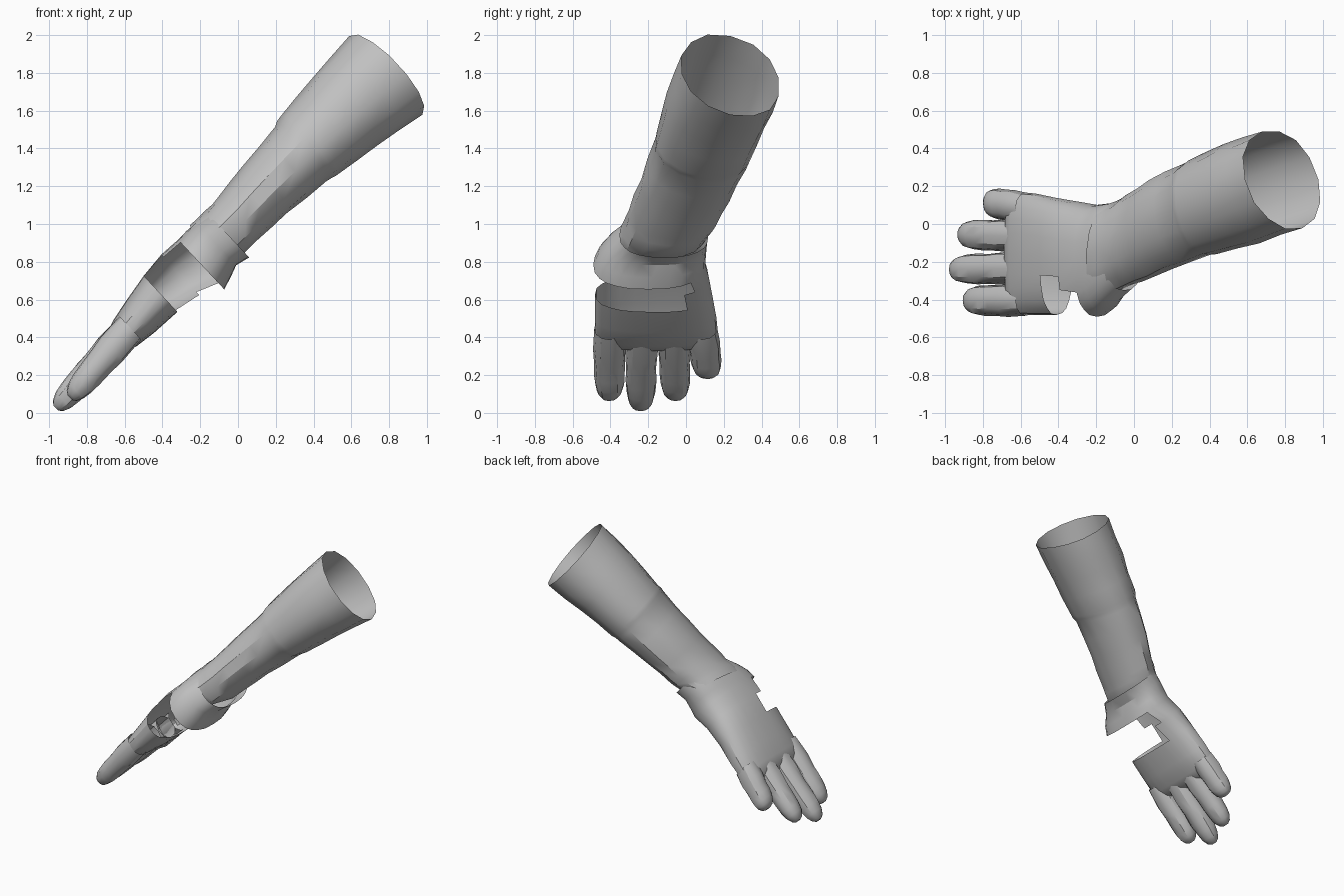
import bpy, bmesh, math, random
from mathutils import Vector

random.seed(4)
if "Cube" in bpy.data.objects:
    bpy.data.objects.remove(bpy.data.objects["Cube"])

grey = bpy.data.materials.new("cloth grey")
grey.use_nodes = True
colour = (0.53, 0.53, 0.53, 1)
grey.diffuse_color = colour
grey.node_tree.nodes["Principled BSDF"].inputs["Base Color"].default_value = colour

PALM_DIR = Vector((0.68, 0, -0.73))   # from back of hand to palm
SIDE = Vector((0, 1, 0))
ARM = Vector((0.73, 0, 0.68))         # from fingertips to elbow


def power(c, p):
    return math.copysign(abs(c) ** p, c)


def loft(name, rings, sides, squareness=1.0, jitter=0.0, cap=False, skip=None):
    """Skin rings of (x, y, z, depth radius, width radius, tilt); skip drops faces."""
    bm = bmesh.new()
    rows = []
    for x, y, z, ru, rv, tilt in rings:
        row = []
        for i in range(sides):
            a = 2 * math.pi * i / sides
            wob = 1 + random.uniform(-jitter, jitter)
            across = rv * wob * power(math.sin(a), squareness)
            p = (Vector((x, y, z)) + PALM_DIR * ru * wob * power(math.cos(a), squareness)
                 + (SIDE - ARM * tilt) * across)
            row.append(bm.verts.new(p))
        rows.append(row)
    for r in range(len(rows) - 1):
        for i in range(sides):
            angle = (360 * (i + 0.5) / sides + 180) % 360 - 180
            if skip and skip(r, angle):
                continue
            j = (i + 1) % sides
            bm.faces.new((rows[r][i], rows[r][j], rows[r + 1][j], rows[r + 1][i]))
    if cap:
        bm.faces.new(rows[-1])
    bmesh.ops.recalc_face_normals(bm, faces=bm.faces)
    mesh = bpy.data.meshes.new(name)
    bm.to_mesh(mesh)
    bm.free()
    mesh.materials.append(grey)
    obj = bpy.data.objects.new(name, mesh)
    bpy.context.collection.objects.link(obj)
    bpy.ops.object.select_all(action="DESELECT")
    obj.select_set(True)
    bpy.context.view_layer.objects.active = obj
    bpy.ops.object.shade_smooth_by_angle(angle=math.radians(32))


def halve(rings):
    """Put one ring between each neighbouring pair."""
    out = [rings[0]]
    for a, b in zip(rings, rings[1:]):
        out += [tuple((p + q) / 2 for p, q in zip(a, b)), b]
    return out


# Sleeve: open tube with a slanted mouth, narrowing to the wrist
loft("sleeve", halve([
    (0.785, 0.235, 1.785, 0.285, 0.265, 0.33),
    (0.57, 0.16, 1.60, 0.25, 0.265, 0.28),
    (0.37, 0.09, 1.41, 0.215, 0.255, 0.25),
    (0.33, 0.075, 1.37, 0.20, 0.248, 0.25),
    (0.14, -0.005, 1.18, 0.172, 0.24, 0.2),
    (0.0, -0.075, 1.03, 0.152, 0.235, 0.1),
    (-0.07, -0.11, 0.96, 0.15, 0.235, 0.0),
    (-0.165, -0.15, 0.90, 0.13, 0.245, -0.1)]), 14, squareness=0.95, jitter=0.02)


# Glove: cuff, hand and the open side where the thumb would be
def thumb_opening(ring, angle):
    return (ring == 3 and -155 < angle < 50) or (ring == 4 and -170 < angle < 35)


loft("glove", [
    (-0.05, -0.115, 0.94, 0.16, 0.235, 0),
    (-0.115, -0.15, 0.895, 0.155, 0.262, 0),
    (-0.155, -0.18, 0.84, 0.17, 0.285, 0),
    (-0.195, -0.195, 0.785, 0.18, 0.295, 0),
    (-0.30, -0.18, 0.725, 0.155, 0.30, 0),
    (-0.41, -0.17, 0.63, 0.132, 0.31, 0),
    (-0.52, -0.16, 0.505, 0.112, 0.322, 0),
    (-0.60, -0.155, 0.42, 0.092, 0.325, 0),
    (-0.64, -0.155, 0.38, 0.07, 0.315, 0),
    (-0.665, -0.155, 0.355, 0.03, 0.28, 0)],
    24, squareness=0.82, jitter=0.008, cap=True, skip=thumb_opening)

# Fingers: base sits inside the hand, rounded tip
BASE = Vector((-0.57, 0, 0.45))
fingers = {
    "index_finger": (-0.405, -0.405, -0.89, 0.08),
    "middle_finger": (-0.235, -0.24, -0.965, 0.025),
    "ring_finger": (-0.065, -0.055, -0.92, 0.08),
    "little_finger": (0.085, 0.115, -0.78, 0.20),
}
steps = [(0, 0.95), (0.3, 1.04), (0.5, 0.97), (0.66, 0.98), (0.8, 0.92),
         (0.9, 0.8), (0.97, 0.55), (1, 0.25)]
for name, (y0, y1, x, z) in fingers.items():
    start = BASE + SIDE * y0
    tip = Vector((x, y1, z))
    rings = []
    for t, s in steps:
        c = start.lerp(tip, t)
        rings.append((c.x, c.y, c.z, 0.088 * s * (1 - 0.2 * t), 0.083 * s, 0))
    loft(name, rings, 12, squareness=0.9, jitter=0.025, cap=True)
